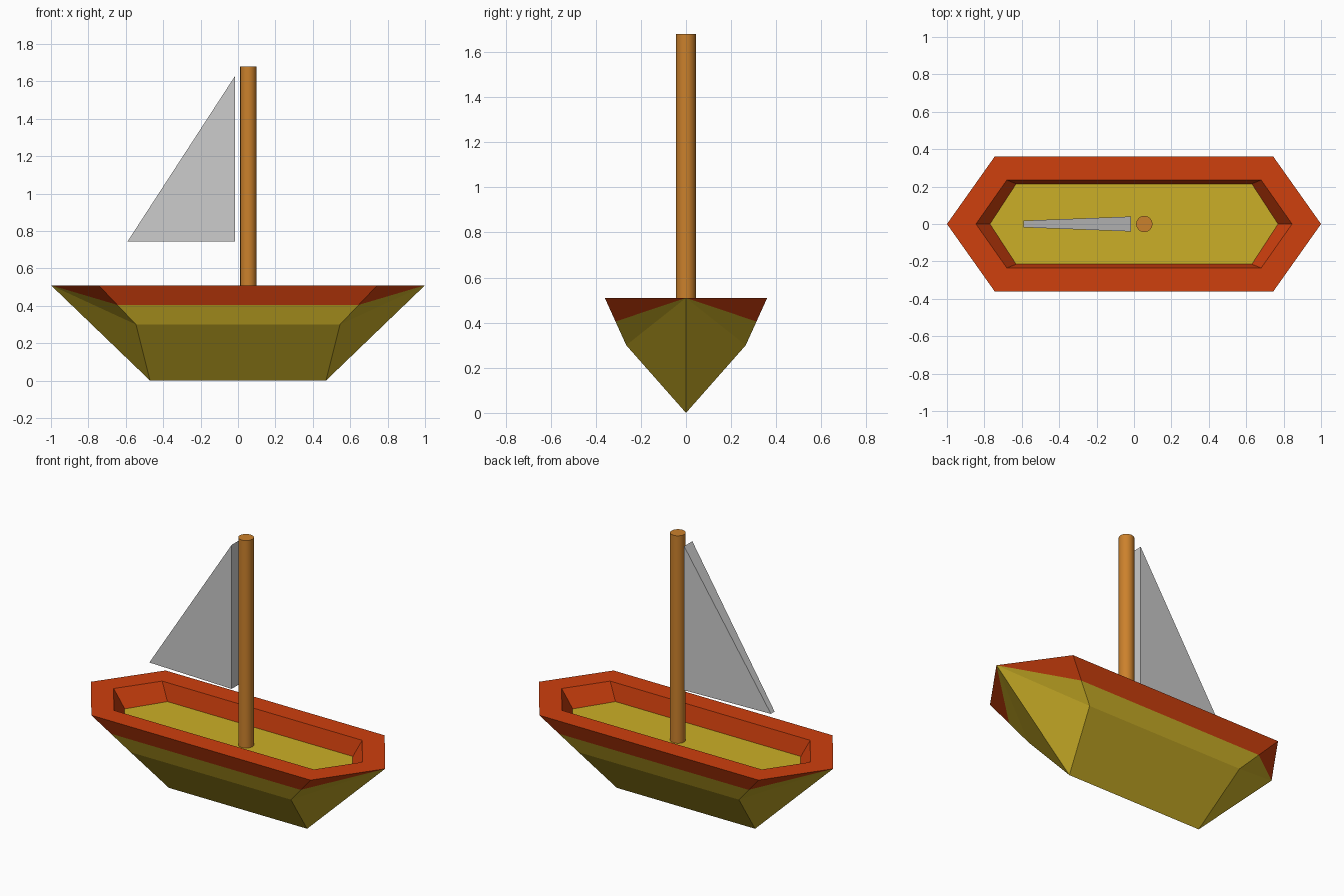
import bpy, bmesh

if "Cube" in bpy.data.objects:
    bpy.data.objects.remove(bpy.data.objects["Cube"])

def material(name, color):
    m = bpy.data.materials.new(name)
    m.diffuse_color = (*color, 1)
    m.use_nodes = True
    m.node_tree.nodes["Principled BSDF"].inputs["Base Color"].default_value = m.diffuse_color
    return m

red = material("red_paint", (0.62, 0.05, 0.004))
yellow = material("yellow_paint", (0.6, 0.43, 0.02))
wood = material("wood", (0.6, 0.22, 0.025))

def finish(name, bm, mats=()):
    bmesh.ops.remove_doubles(bm, verts=bm.verts, dist=1e-4)
    bmesh.ops.recalc_face_normals(bm, faces=bm.faces)
    mesh = bpy.data.meshes.new(name)
    bm.to_mesh(mesh)
    bm.free()
    for m in mats:
        mesh.materials.append(m)
    ob = bpy.data.objects.new(name, mesh)
    bpy.context.collection.objects.link(ob)
    return ob

def hexagon(bm, tip, x, y, z, tip_z=None):
    tz = z if tip_z is None else tip_z
    pts = [(tip, 0, tz), (x, y, z), (-x, y, z), (-tip, 0, tz), (-x, -y, z), (x, -y, z)]
    return [bm.verts.new(p) for p in pts]

# Hull: six-sided rings from the floor, over the rim, down to the keel;
# the lower rings all share the bow and stern tips
TOP, BAND = 0.51, 0.405
bm = bmesh.new()
rings = [
    hexagon(bm, 0.77, 0.63, 0.215, BAND),
    hexagon(bm, 0.845, 0.68, 0.235, TOP),
    hexagon(bm, 1.0, 0.745, 0.36, TOP),
    hexagon(bm, 1.0, 0.645, 0.3125, BAND, TOP),
    hexagon(bm, 1.0, 0.545, 0.265, 0.30, TOP),
    hexagon(bm, 1.0, 0.47, 0.0, 0.0, TOP),
]
bm.faces.new(rings[0]).material_index = 1
for i, (a, b) in enumerate(zip(rings, rings[1:])):
    for k in range(6):
        n = (k + 1) % 6
        bm.faces.new((a[k], a[n], b[n], b[k])).material_index = 0 if i < 3 else 1
finish("hull", bm, (red, yellow))

# Mast standing on the floor
bpy.ops.mesh.primitive_cylinder_add(vertices=16, radius=0.044, depth=1.68 - BAND,
                                    location=(0.055, 0, (1.68 + BAND) / 2))
mast = bpy.context.object
mast.name = "mast"
mast.data.materials.append(wood)
bpy.ops.object.shade_smooth_by_angle()

# Sail: triangular wedge, thinner at its free corner
bm = bmesh.new()
profile = [(-0.015, 1.63, 0.04), (-0.59, 0.745, 0.018), (-0.015, 0.745, 0.04)]
near, far = [[bm.verts.new((x, s * t, z)) for x, z, t in profile] for s in (-1, 1)]
bm.faces.new(near)
bm.faces.new(far)
for k in range(3):
    n = (k + 1) % 3
    bm.faces.new((near[k], near[n], far[n], far[k]))
finish("sail", bm)
